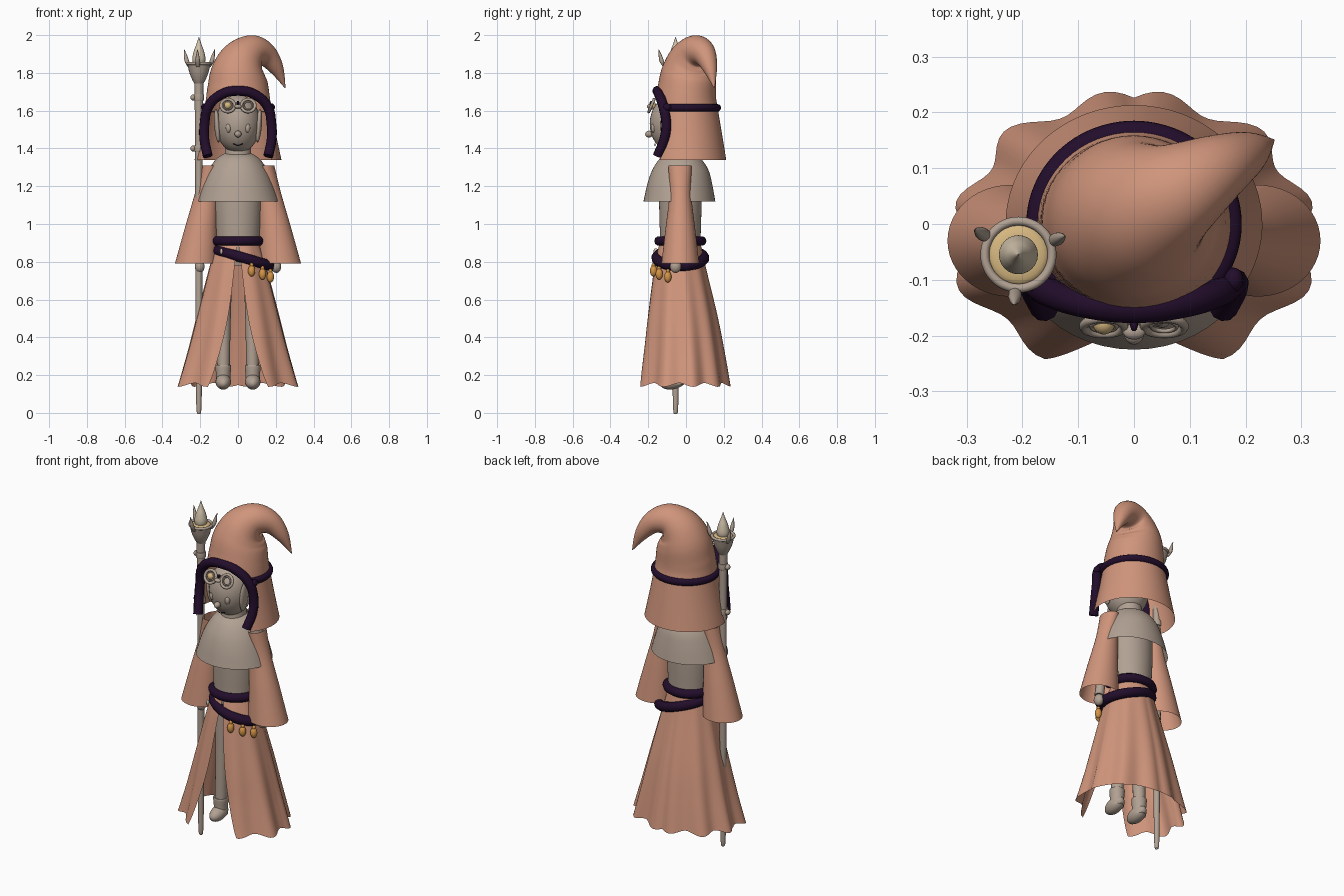
import bpy, bmesh, math
from mathutils import Vector, Matrix

if "Cube" in bpy.data.objects:
    bpy.data.objects.remove(bpy.data.objects["Cube"])


def material(name, rgb):
    m = bpy.data.materials.new(name)
    m.diffuse_color = (*rgb, 1)
    m.use_nodes = True
    m.node_tree.nodes["Principled BSDF"].inputs["Base Color"].default_value = m.diffuse_color
    return m


CLOTH = material("terracotta cloth", (0.63, 0.30, 0.20))
TAUPE = material("warm taupe", (0.44, 0.355, 0.29))
PURPLE = material("dark purple", (0.016, 0.004, 0.024))
GOLD = material("amber gold", (0.66, 0.30, 0.06))
BRASS = material("pale brass", (0.68, 0.48, 0.22))
IVORY = material("ivory crystal", (0.63, 0.53, 0.40))
PI = math.pi


def finish(name, mesh, mat, angle=50):
    mesh.materials.clear()
    mesh.materials.append(mat)
    for p in mesh.polygons:
        p.use_smooth = True
        p.material_index = 0
    mesh.set_sharp_from_angle(angle=math.radians(angle))
    ob = bpy.data.objects.new(name, mesh)
    bpy.context.collection.objects.link(ob)
    return ob


def from_bmesh(name, bm, mat):
    bmesh.ops.remove_doubles(bm, verts=bm.verts, dist=0.0002)
    bmesh.ops.recalc_face_normals(bm, faces=bm.faces)
    mesh = bpy.data.meshes.new(name)
    bm.to_mesh(mesh)
    bm.free()
    return finish(name, mesh, mat)


def spline(keys, t):
    """Catmull-Rom value along a list of key tuples, t in 0..1."""
    s = t * (len(keys) - 1)
    i = min(int(s), len(keys) - 2)
    f = s - i
    k = [keys[max(0, min(len(keys) - 1, i + j))] for j in (-1, 0, 1, 2)]
    return [0.5 * (2 * b + (c - a) * f + (2 * a - 5 * b + 4 * c - d) * f * f
                   + (3 * b - a - 3 * c + d) * f ** 3) for a, b, c, d in zip(*k)]


def loft(name, keys, mat, rows=24, cols=48, gap=None, wave=None, tilt=False):
    """Skin through rings (x, y, z, rx, ry); gap(z, t) opens the front."""
    bm = bmesh.new()
    grid = []
    for r in range(rows + 1):
        t = r / rows
        x, y, z, rx, ry = spline(keys, t)
        rot = Matrix.Identity(3)
        if tilt:
            a, b = spline(keys, max(0, t - 0.03)), spline(keys, min(1, t + 0.03))
            tangent = Vector(b[:3]) - Vector(a[:3])
            rot = Vector((0, 0, 1)).rotation_difference(tangent).to_matrix()
        w = gap(z, t) if gap else 0
        line = []
        for c in range(cols + 1):
            a = w + (2 * PI - 2 * w) * c / cols
            k, dz = wave(a, t) if wave else (1, 0)
            p = Vector((rx * k * math.sin(a), -ry * k * math.cos(a), dz))
            line.append(bm.verts.new(Vector((x, y, z)) + rot @ p))
        grid.append(line)
    for u, v in zip(grid, grid[1:]):
        for c in range(cols):
            bm.faces.new((u[c], u[c + 1], v[c + 1], v[c]))
    return from_bmesh(name, bm, mat)


def ball(name, loc, size, mat, rot=(0, 0, 0), seg=24):
    bm = bmesh.new()
    bmesh.ops.create_uvsphere(bm, u_segments=seg, v_segments=seg // 2, radius=1)
    ob = from_bmesh(name, bm, mat)
    ob.location, ob.scale, ob.rotation_euler = loc, size, rot
    return ob


def tube(name, pts, radius, mat, closed=False):
    cu = bpy.data.curves.new(name, 'CURVE')
    cu.dimensions = '3D'
    cu.bevel_depth, cu.bevel_resolution = radius, 3
    cu.resolution_u, cu.use_fill_caps = 6, True
    sp = cu.splines.new('BEZIER')
    sp.bezier_points.add(len(pts) - 1)
    for b, p in zip(sp.bezier_points, pts):
        b.co = p
        b.handle_left_type = b.handle_right_type = 'AUTO'
    sp.use_cyclic_u = closed
    tmp = bpy.data.objects.new(name + "_path", cu)
    bpy.context.collection.objects.link(tmp)
    dg = bpy.context.evaluated_depsgraph_get()
    mesh = bpy.data.meshes.new_from_object(tmp.evaluated_get(dg))
    bpy.data.objects.remove(tmp)
    return finish(name, mesh, mat)


def ellipse(x, y, z, rx, ry, n=16, slope=0):
    angs = [2 * PI * i / n for i in range(n)]
    return [(x + rx * math.cos(a), y + ry * math.sin(a), z + slope * rx * math.cos(a)) for a in angs]


# Hooded hat with an arched face opening and a drooping tip
ARCH = [(1.33, 49), (1.42, 56), (1.5, 59), (1.6, 54), (1.65, 43), (1.69, 24), (1.706, 0), (3, 0)]


def arch(z, t):
    for (za, a), (zb, b) in zip(ARCH, ARCH[1:]):
        if z <= zb:
            return math.radians(a + (b - a) * max(0, z - za) / (zb - za))


loft("hat", [(0, 0, 1.34, .23, .213), (0, 0, 1.48, .2, .19), (0, 0, 1.6, .178, .17),
             (0, 0, 1.66, .17, .161), (0, .005, 1.72, .162, .154), (.003, .015, 1.8, .146, .145),
             (.03, .032, 1.87, .12, .122), (.085, .062, 1.912, .088, .09),
             (.15, .1, 1.892, .062, .062), (.205, .128, 1.82, .037, .038),
             (.25, .15, 1.72, .002, .002)], CLOTH, rows=70, gap=arch, tilt=True)
side = [(.16, -.15, 1.36), (.178, -.115, 1.45), (.177, -.105, 1.53), (.157, -.12, 1.62), (.09, -.142, 1.685)]
tube("hood_trim", [(-x, y, z) for x, y, z in side] + [(0, -.152, 1.705)] + side[::-1], .026, PURPLE)
# Flat band hugging the hat, running from trim to trim
BAND = [(1.594, .174), (1.6, .187), (1.615, .193), (1.63, .187), (1.636, .168)]
loft("hat_band", [(0, 0, z, r, r - .008) for z, r in BAND], PURPLE, 10, 60,
     gap=lambda z, t: math.radians(54))

# Head and face
ball("head", (0, -.062, 1.53), (.118, .13, .155), TAUPE, seg=36)
loft("neck", [(0, -.04, 1.28, .075, .075), (0, -.04, 1.44, .065, .065)], TAUPE, rows=2)
ball("nose", (0, -.196, 1.476), (.018, .02, .018), TAUPE)
tube("mouth", [(-.026, -.164, 1.425), (0, -.164, 1.416), (.026, -.164, 1.425)], .0025, PURPLE)
for s in (-1, 1):
    ball("eye", (s * .05, -.172, 1.508), (.015, .014, .024), TAUPE)
    ball("side_hair", (s * .11, -.1, 1.52), (.016, .035, .09), TAUPE, (0, s * .08, 0))
    # Round goggle rims, tipped up on the forehead
    rim = [(s * .054 + .036 * math.cos(a), -.183 + .014 * math.sin(a), 1.627 + .033 * math.sin(a))
           for a in [2 * PI * i / 12 for i in range(12)]]
    tube("goggle_rim", rim, .008, TAUPE, True)
    tube("goggle_inner_rim", [(s * .054 + (x - s * .054) * .62, y * .62 - .183 * .38, z * .62 + 1.627 * .38)
                              for x, y, z in rim], .004, TAUPE, True)
    ball("trim_knot", (s * .178, -.1, 1.618), (.018, .022, .02), PURPLE)
ball("goggle_bridge", (0, -.193, 1.622), (.02, .014, .011), TAUPE)
ball("goggle_clip", (0, -.18, 1.642), (.007, .012, .01), PURPLE)
ball("goggle_lens", (-.054, -.178, 1.627), (.02, .02, .02), BRASS)

# Shoulder cape and torso
loft("cape", [(0, -.03, 1.375, .07, .065), (0, -.03, 1.345, .115, .11), (0, -.03, 1.285, .156, .149),
              (0, -.033, 1.21, .188, .172), (0, -.035, 1.12, .217, .19)], TAUPE)
loft("torso", [(0, -.03, 1.3, .125, .112), (0, -.03, 1.1, .125, .112), (0, -.03, .95, .118, .108),
               (0, -.03, .85, .112, .105), (0, -.03, .78, .1, .09)], TAUPE)


# Skirt with folds, fuller toward the front, and a front slit
def folds(a, t):
    b = min(a, 2 * PI - a)
    fold = math.cos(10 * (b - math.radians(27)))
    front = math.sqrt(max(0, math.cos(b)))
    return 1 + .06 * t * fold + .14 * t ** .7 * front, -.01 * t ** 4 * fold


loft("skirt", [(0, -.03, .91, .11, .105), (0, -.03, .78, .148, .132), (0, -.016, .52, .213, .178),
               (0, -.006, .32, .26, .205), (0, 0, .148, .305, .226)], CLOTH, rows=28, cols=100,
     gap=lambda z, t: math.radians(26 * t), wave=folds)

for s in (-1, 1):
    # Flared sleeves, arms and hands
    loft("sleeve", [(s * .148, -.032, 1.31, .044, .062), (s * .167, -.03, 1.16, .062, .058),
                    (s * .195, -.03, .98, .086, .078), (s * .222, -.03, .79, .112, .1)], CLOTH)
    tube("arm", [(s * .155, -.035, 1.25), (s * .18, -.045, 1.0), (s * .203, -.052, .8)], .026, TAUPE)
    ball("hand", (s * .203, -.055, .775), (.026, .03, .034), TAUPE)
    # Legs and boots
    loft("leg", [(s * .07, -.04, .86, .046, .046), (s * .073, -.045, .55, .036, .038),
                 (s * .078, -.05, .18, .033, .034)], TAUPE, cols=24)
    loft("boot_cuff", [(s * .078, -.05, .25, .03, .03), (s * .078, -.05, .25, .042, .042),
                       (s * .078, -.05, .2, .038, .04), (s * .078, -.05, .15, .036, .04)], TAUPE, cols=24)
    ball("boot", (s * .078, -.07, .165), (.041, .07, .04), TAUPE, (.2, 0, 0))

# Belts and hanging charms
tube("upper_belt", ellipse(0, -.03, .91, .12, .112), .026, PURPLE, True)
tube("lower_belt", ellipse(.03, -.03, .82, .143, .125, slope=-.29), .028, PURPLE, True)
ball("belt_peg", (-.088, -.16, .855), (.008, .012, .016), IVORY)
for x, y, z in ((.072, -.172, .752), (.13, -.142, .735), (.172, -.096, .72)):
    ball("charm", (x, y, z), (.019, .019, .03), GOLD)
    ball("charm_cap", (x, y, z + .03), (.01, .01, .013), GOLD)

# Staff with a cup, crystal and three prongs
SX, SY = -.207, -.055


def turned(name, prof, mat, rows=24, cols=24):
    return loft(name, [(SX, SY, z, r, r) for z, r in prof], mat, rows, cols)


turned("staff", [(.008, .001), (.02, .013), (.3, .017), (.9, .019), (1.4, .02), (1.76, .024)], TAUPE, 40)
for z in (1.4, 1.67):
    turned("staff_collar", [(z - .016, .02), (z - .014, .027), (z + .014, .027), (z + .016, .02)], TAUPE)
    ball("staff_knob", (SX - .03, SY, z), (.015, .016, .016), TAUPE)
turned("staff_cup", [(1.74, .022), (1.765, .036), (1.8, .05), (1.85, .062)], TAUPE)
tube("cup_rim", ellipse(SX, SY, 1.85, .06, .06), .008, TAUPE, True)
turned("cup_filling", [(1.842, .058), (1.855, .045), (1.858, .001)], BRASS, 8)
turned("crystal", [(1.83, .022), (1.87, .035), (1.915, .027), (1.95, .014), (1.99, .001)], IVORY)
for deg in (150, 22, 265):
    c, s = math.cos(math.radians(deg)), math.sin(math.radians(deg))
    loft("prong", [(SX + c * d, SY + s * d, z, r, r) for d, z, r in
                   ((.058, 1.83, .008), (.073, 1.86, .012), (.081, 1.89, .009), (.09, 1.925, .001))],
         TAUPE, 10, 12)
